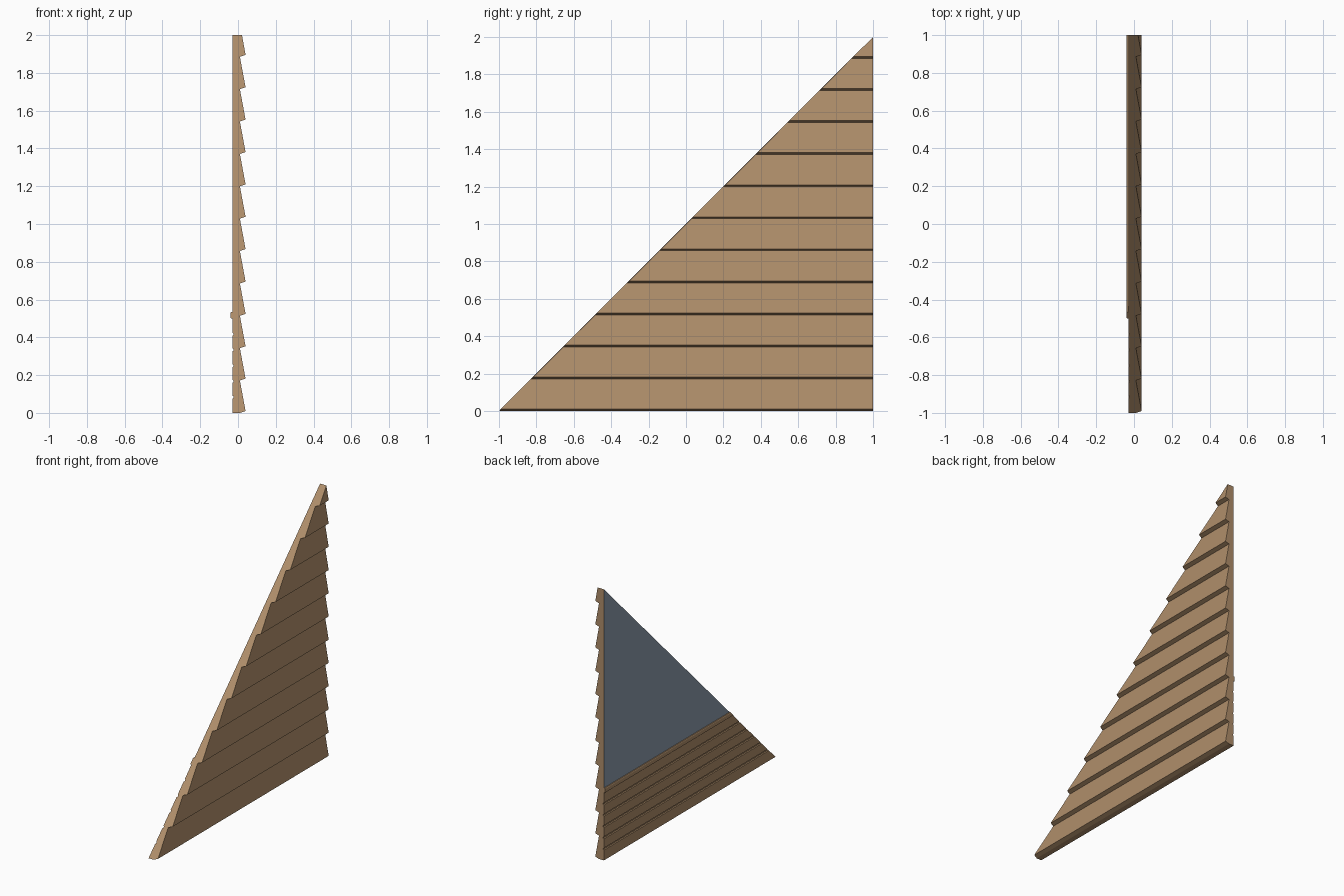
import bpy, bmesh

if "Cube" in bpy.data.objects:
    bpy.data.objects.remove(bpy.data.objects["Cube"])


def material(name, color):
    mat = bpy.data.materials.new(name)
    mat.diffuse_color = (*color, 1)
    mat.use_nodes = True
    mat.node_tree.nodes["Principled BSDF"].inputs["Base Color"].default_value = mat.diffuse_color
    return mat


wood = material("wood", (0.43, 0.27, 0.145))
plaster = material("plaster", (0.27, 0.34, 0.42))


def gable_prism(name, profile, mats, plaster_edge=None):
    """Run an (x, z) profile along y from the slope y = z - 1 to the wall end y = 1."""
    bm = bmesh.new()
    slope = [bm.verts.new((x, z - 1, z)) for x, z in profile]
    end = [bm.verts.new((x, 1, z)) for x, z in profile]
    bm.faces.new(slope)
    bm.faces.new(end[::-1])
    n = len(profile)
    for i in range(n):
        j = (i + 1) % n
        face = bm.faces.new((slope[i], end[i], end[j], slope[j]))
        if i == plaster_edge:
            face.material_index = 1
    bmesh.ops.remove_doubles(bm, verts=bm.verts, dist=1e-5)
    bmesh.ops.recalc_face_normals(bm, faces=bm.faces)
    mesh = bpy.data.meshes.new(name)
    bm.to_mesh(mesh)
    bm.free()
    for mat in mats:
        mesh.materials.append(mat)
    obj = bpy.data.objects.new(name, mesh)
    bpy.context.collection.objects.link(obj)
    return obj


INNER, ROOT, TIP = -0.03, 0.01, 0.04
PITCH, LIP = 0.1714, 0.01
RAIL_LOW, RAIL_TOP = 0.5, 0.535

# Outside face: twelve overlapping clapboards, the last cut off at the peak
profile = []
for i in range(12):
    z = i * PITCH
    profile += [(ROOT, z), (TIP, z + LIP)]
profile.append((0.021, 2.0))

# Inside face: plaster above, grooved wainscot boards below
plaster_edge = len(profile)
profile += [(INNER, 2.0), (INNER, RAIL_LOW)]
boards = 6
step = RAIL_LOW / boards
for i in range(boards - 1, 0, -1):
    z = i * step
    profile += [(INNER, z + 0.008), (INNER + 0.006, z + 0.004),
                (INNER + 0.006, z - 0.004), (INNER, z - 0.008)]
profile.append((INNER, 0.0))
gable_prism("gable_wall", profile, [wood, plaster], plaster_edge)

# Chair rail capping the wainscot
rail = [(INNER + 0.005, RAIL_LOW), (-0.037, RAIL_LOW), (-0.04, RAIL_LOW + 0.006),
        (-0.04, RAIL_TOP - 0.006), (-0.037, RAIL_TOP), (INNER + 0.005, RAIL_TOP)]
gable_prism("chair_rail", rail, [wood])
